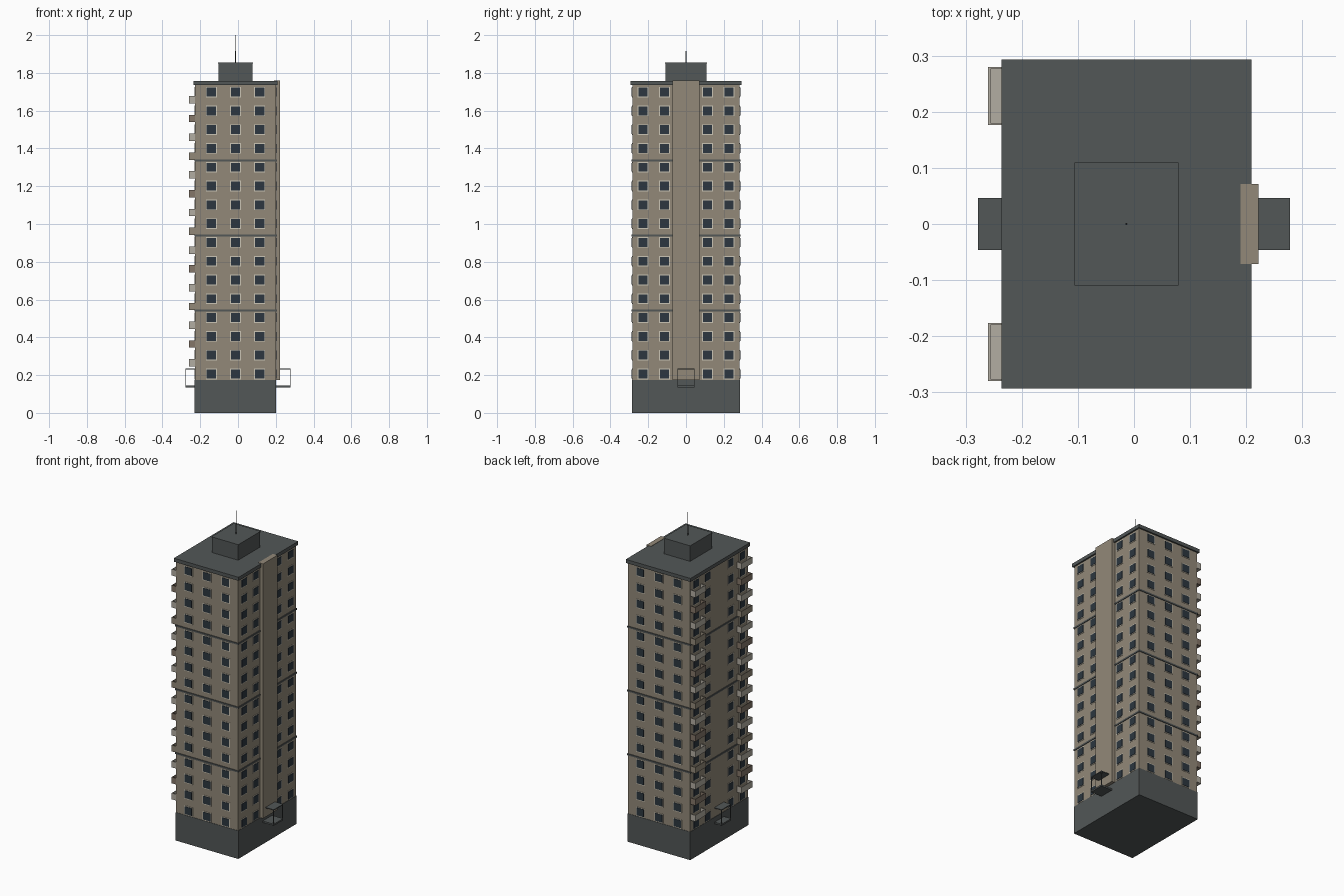
import bpy, bmesh, math
from mathutils import Matrix, Vector

if "Cube" in bpy.data.objects:
    bpy.data.objects.remove(bpy.data.objects["Cube"], do_unlink=True)


def material(name, rgb):
    m = bpy.data.materials.new(name)
    m.use_nodes = True
    m.diffuse_color = (*rgb, 1)
    m.node_tree.nodes["Principled BSDF"].inputs["Base Color"].default_value = (*rgb, 1)
    return m


WALL = material("beige wall", (0.29, 0.25, 0.19))
DARK = material("dark grey", (0.085, 0.095, 0.095))
GLASS = material("window glass", (0.025, 0.037, 0.05))
FRAME = material("pale frame", (0.60, 0.56, 0.46))
PALE = material("pale balcony", (0.45, 0.42, 0.36))
BROWN = material("brown balcony", (0.23, 0.18, 0.14))


def boxes(name, spans, mat):
    """One object from boxes given as (x0, x1, y0, y1, z0, z1)."""
    bm = bmesh.new()
    for x0, x1, y0, y1, z0, z1 in spans:
        mid = Vector((x0 + x1, y0 + y1, z0 + z1)) / 2
        size = Matrix.Diagonal((x1 - x0, y1 - y0, z1 - z0, 1))
        bmesh.ops.create_cube(bm, size=1, matrix=Matrix.Translation(mid) @ size)
    mesh = bpy.data.meshes.new(name)
    bm.to_mesh(mesh)
    bm.free()
    mesh.materials.append(mat)
    obj = bpy.data.objects.new(name, mesh)
    bpy.context.collection.objects.link(obj)
    return obj


CX = -0.0135              # centre of the tower block
HX, HY = 0.2135, 0.284    # half width and half depth
BASE, TOP = 0.175, 1.735
STEP = 0.0995
ROWS = [0.206 + STEP * i for i in range(16)]


def block(grow, z0, z1):
    return (CX - HX - grow, CX + HX + grow, -HY - grow, HY + grow, z0, z1)


# Main masses
boxes("base", [block(0.002, 0, BASE)], DARK)
boxes("tower_walls", [block(0, BASE, TOP)], WALL)
boxes("floor_bands", [block(0.004, z - 0.005, z + 0.005) for z in (0.543, 0.94, 1.337)], DARK)
boxes("roof_slab", [block(0.009, TOP, 1.757)], DARK)
boxes("stair_shaft", [(0.19, 0.222, -0.071, 0.071, BASE, 1.759)], WALL)

# Roof housing and mast
boxes("roof_housing", [(-0.104, 0.077, -0.108, 0.108, 1.757, 1.85)], DARK)
boxes("housing_cap", [(-0.106, 0.079, -0.11, 0.11, 1.85, 1.855)], DARK)
for name, radius, z0, z1 in (("mast_lower", 0.002, 1.855, 1.917), ("mast_upper", 0.0013, 1.917, 2.0)):
    bpy.ops.mesh.primitive_cylinder_add(vertices=8, radius=radius, depth=z1 - z0,
                                        location=(CX, 0, (z0 + z1) / 2))
    mast = bpy.context.object
    mast.name = name
    mast.data.materials.append(DARK)


# Windows: a thin plate on each wall, frame below glass
def window_plates(half_w, half_h, proud):
    spans = []
    for z in ROWS:
        for s in (-1, 1):
            for dx in (-0.128, 0, 0.128):
                y = sorted((s * (HY - 0.003), s * (HY + proud)))
                spans.append((CX + dx - half_w, CX + dx + half_w, *y, z - half_h, z + half_h))
            for y in (-0.228, -0.114, 0.114, 0.228):
                x = sorted((CX + s * (HX - 0.003), CX + s * (HX + proud)))
                spans.append((*x, y - half_w, y + half_w, z - half_h, z + half_h))
    return spans


boxes("window_frames", window_plates(0.029, 0.028, 0.002), FRAME)
boxes("window_glass", window_plates(0.0245, 0.0235, 0.004), GLASS)


# Balconies: floor and three parapet walls, open at the top
def balcony(y, z):
    x0, x1, w, t = -0.26, CX - HX, 0.052, 0.004
    z0, z1 = z - 0.06, z - 0.021
    return [(x0, x1, y - w, y + w, z0, z0 + t),
            (x0, x0 + t, y - w, y + w, z0, z1),
            (x0, x1, y - w, y - w + t, z0, z1),
            (x0, x1, y + w - t, y + w, z0, z1)]


for side, y in (("right", -0.228), ("left", 0.228)):
    for k, (tone, mat) in enumerate((("pale", PALE), ("beige", WALL), ("brown", BROWN))):
        spans = [b for i, z in enumerate(ROWS[1:]) if (0, 2, 0, 1)[i % 4] == k for b in balcony(y, z)]
        boxes(f"{tone}_balconies_{side}", spans, mat)

# Entrance porches on both sides
for side, s, wall in (("left", 1, CX + HX), ("right", -1, CX - HX)):
    end = s * 0.278
    x = sorted((wall, end))
    boxes(f"porch_{side}_slab", [(*x, -0.046, 0.046, 0.135, 0.145)], DARK)
    boxes(f"porch_{side}_canopy", [(*x, -0.046, 0.046, 0.23, 0.235)], DARK)
    px = sorted((end, end - s * 0.004))
    boxes(f"porch_{side}_posts", [(*px, -0.046, -0.042, 0.14, 0.232),
                                  (*px, 0.042, 0.046, 0.14, 0.232)], DARK)
